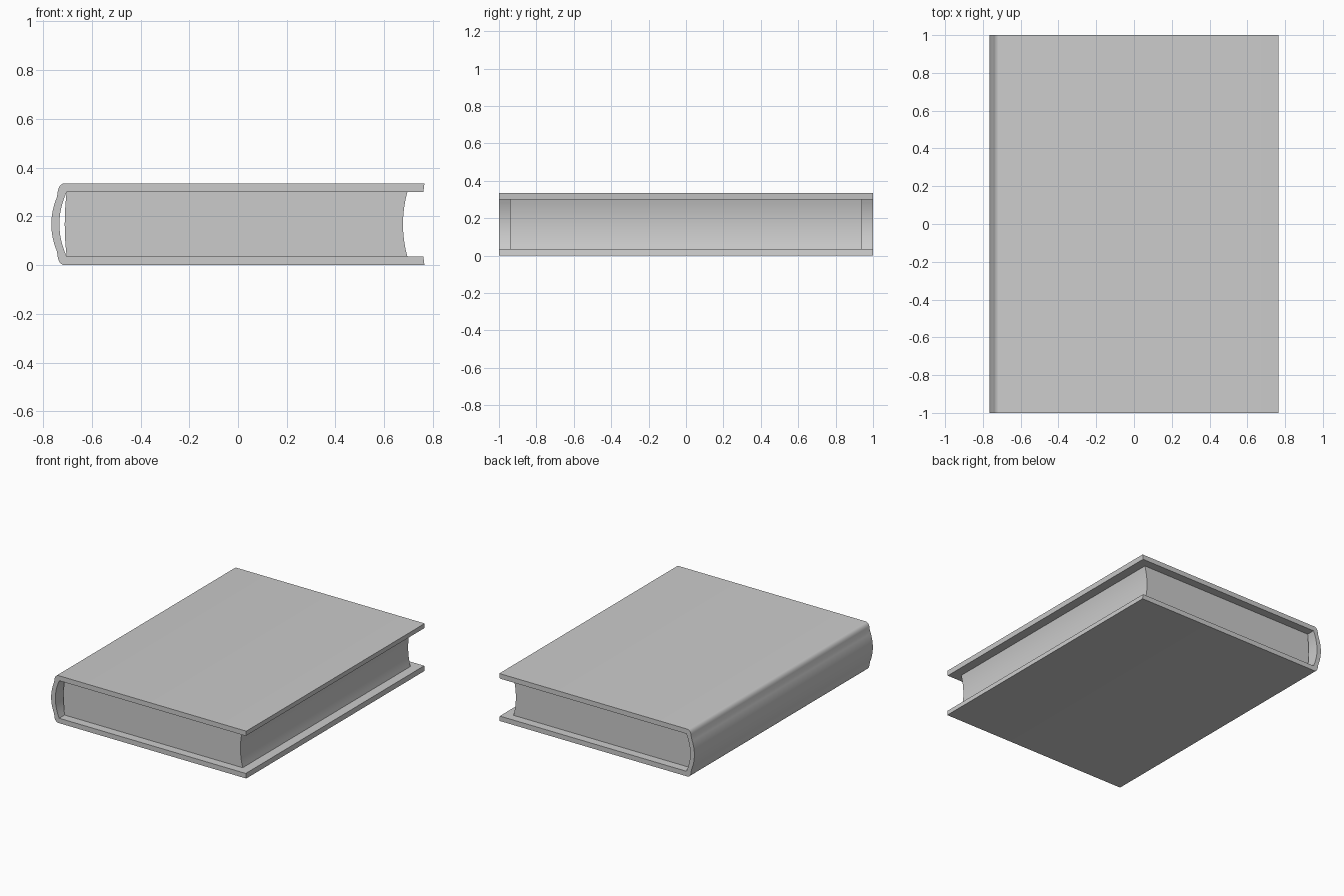
import bpy
import bmesh
import math

cube = bpy.data.objects.get("Cube")
if cube:
    bpy.data.objects.remove(cube, do_unlink=True)

MID = 0.168    # mid height of the book
HALF = 0.168   # half of the full thickness
INNER = 0.133  # half of the space between the boards

grey = bpy.data.materials.new("plain grey")
grey.use_nodes = True
grey.diffuse_color = (0.6, 0.6, 0.6, 1)
grey.node_tree.nodes["Principled BSDF"].inputs["Base Color"].default_value = (0.6, 0.6, 0.6, 1)


def bow(x_end, x_mid, half, steps=12):
    """Shallow curve from the top down to the bottom, as (x, z)."""
    ts = [1 - 2 * i / steps for i in range(steps + 1)]
    return [(x_mid + (x_end - x_mid) * t * t, MID + half * t) for t in ts]


def extrude_profile(name, profile, half_length):
    """Closed x-z profile drawn out along y."""
    bm = bmesh.new()
    face = bm.faces.new([bm.verts.new((x, -half_length, z)) for x, z in profile])
    out = bmesh.ops.extrude_face_region(bm, geom=[face])
    moved = [v for v in out["geom"] if isinstance(v, bmesh.types.BMVert)]
    bmesh.ops.translate(bm, verts=moved, vec=(0, 2 * half_length, 0))
    bmesh.ops.recalc_face_normals(bm, faces=bm.faces)
    mesh = bpy.data.meshes.new(name)
    bm.to_mesh(mesh)
    bm.free()
    mesh.materials.append(grey)
    obj = bpy.data.objects.new(name, mesh)
    bpy.context.collection.objects.link(obj)
    bpy.ops.object.select_all(action="DESELECT")
    obj.select_set(True)
    bpy.context.view_layer.objects.active = obj
    bpy.ops.object.shade_smooth_by_angle(angle=math.radians(30))
    return obj


# Cover: two boards joined by a bowed spine with rounded shoulders
shoulder = []
for i in range(6):
    a = math.radians(90 + 15 * i)
    shoulder.append((-0.711 + 0.029 * math.cos(a), HALF - 0.04 + 0.04 * math.sin(a)))
top_edge = [(0.765, MID + HALF)] + [(x, MID + z) for x, z in shoulder]
bottom_edge = [(x, 2 * MID - z) for x, z in reversed(top_edge)]
spine_outer = bow(-0.743, -0.766, 0.112)
spine_inner = bow(-0.703, -0.733, INNER)
cover = (top_edge + spine_outer + bottom_edge
         + [(0.761, MID - INNER)] + spine_inner[::-1] + [(0.761, MID + INNER)])
extrude_profile("cover", cover, 1.0)

# Page block: slightly rounded at the spine, hollow at the fore edge
back_edge = bow(-0.703, -0.711, INNER)
fore_edge = bow(0.695, 0.677, INNER)
extrude_profile("page_block", back_edge + fore_edge[::-1], 0.94)
